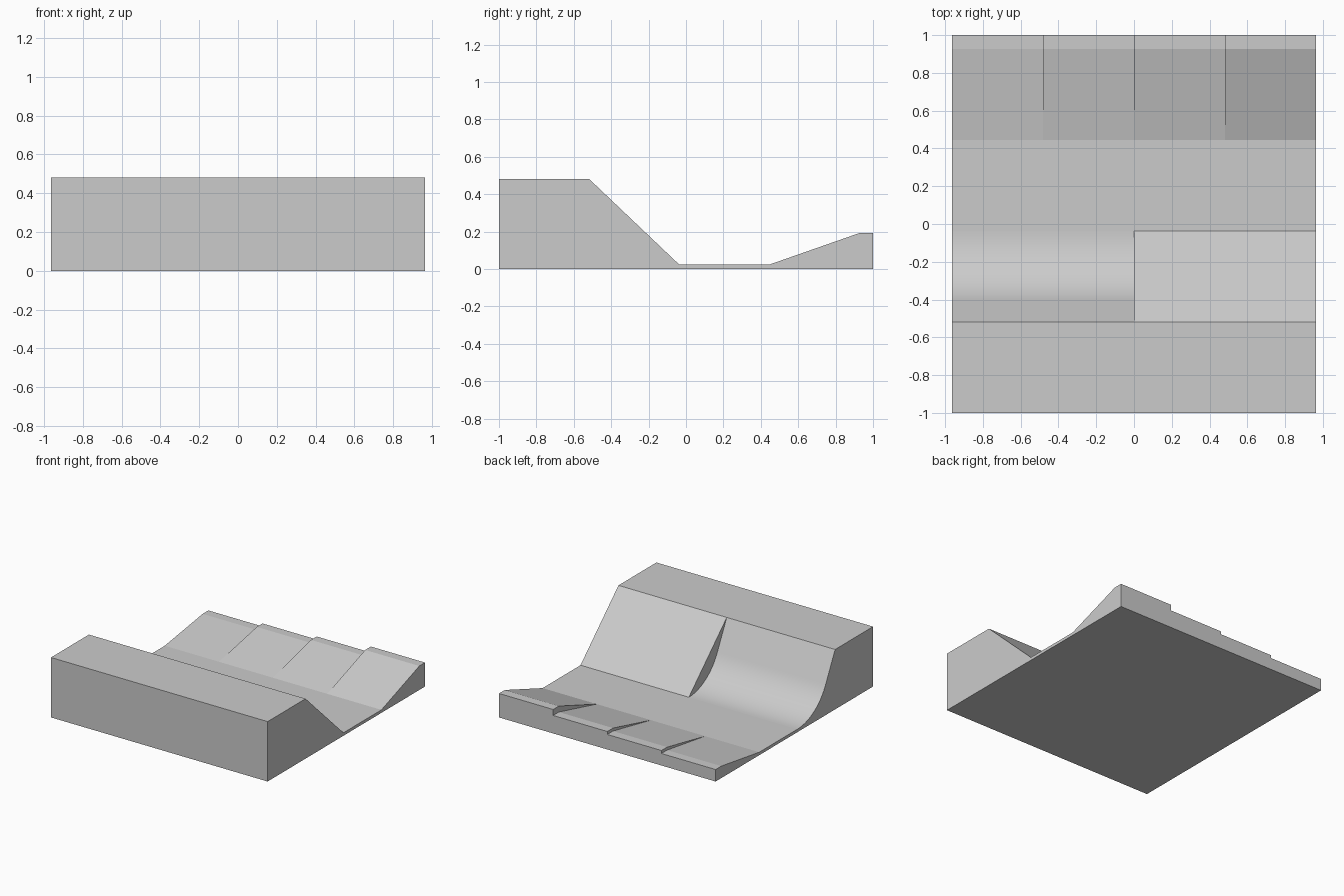
import bpy, bmesh, math

if "Cube" in bpy.data.objects:
    bpy.data.objects.remove(bpy.data.objects["Cube"])

U = 2 / 83            # one small module; the main bays are 20 modules long
BAY = 20 * U
FLOOR, TOP = U, 20 * U
Y0 = -1.0
Y1 = Y0 + BAY         # ramp top
Y2 = Y1 + BAY         # ramp foot
Y3 = Y2 + BAY         # bank foot
Y4 = Y3 + BAY         # bank crest
HALF = 2 * BAY


def extrude_profile(name, profile, x0, x1, smooth=False):
    """Extrude a closed (y, z) outline along x."""
    bm = bmesh.new()
    face = bm.faces.new([bm.verts.new((x0, y, z)) for y, z in profile])
    ext = bmesh.ops.extrude_face_region(bm, geom=[face])
    verts = [g for g in ext["geom"] if isinstance(g, bmesh.types.BMVert)]
    bmesh.ops.translate(bm, verts=verts, vec=(x1 - x0, 0, 0))
    bmesh.ops.recalc_face_normals(bm, faces=bm.faces)
    mesh = bpy.data.meshes.new(name)
    bm.to_mesh(mesh)
    bm.free()
    obj = bpy.data.objects.new(name, mesh)
    bpy.context.collection.objects.link(obj)
    if smooth:
        bpy.ops.object.select_all(action='DESELECT')
        obj.select_set(True)
        bpy.context.view_layer.objects.active = obj
        bpy.ops.object.shade_smooth_by_angle(angle=math.radians(20))
    return obj


# raised deck along the front
extrude_profile("front_deck", [(Y0, 0), (Y1, 0), (Y1, TOP), (Y0, TOP)], -HALF, HALF)

# straight ramp on the right half
extrude_profile("straight_ramp", [(Y1, 0), (Y2, 0), (Y2, FLOOR), (Y1, TOP)], 0, HALF)

# curved ramp on the left half: arc tangent to the floor, then a straight steep lip
sweep = math.radians(63)
tan_s = math.tan(sweep)
radius = (TOP - FLOOR - BAY * tan_s) / (1 - math.cos(sweep) - math.sin(sweep) * tan_s)
arc = [(Y2 - radius * math.sin(sweep * i / 20),
        FLOOR + radius * (1 - math.cos(sweep * i / 20))) for i in range(21)]
extrude_profile("curved_ramp", [(Y1, 0), (Y2, 0)] + arc + [(Y1, TOP)], -HALF, 0, True)

# flat floor between the ramps
extrude_profile("flat_floor", [(Y2, 0), (Y3, 0), (Y3, FLOOR), (Y2, FLOOR)], -HALF, HALF)

# four low banks along the back, rising to the right
for i, units in enumerate((4, 5, 6, 8)):
    h = units * U
    extrude_profile(f"back_bank_{i + 1}",
                    [(Y3, 0), (1, 0), (1, h), (Y4, h), (Y3, FLOOR)],
                    -HALF + i * BAY, -HALF + (i + 1) * BAY)
